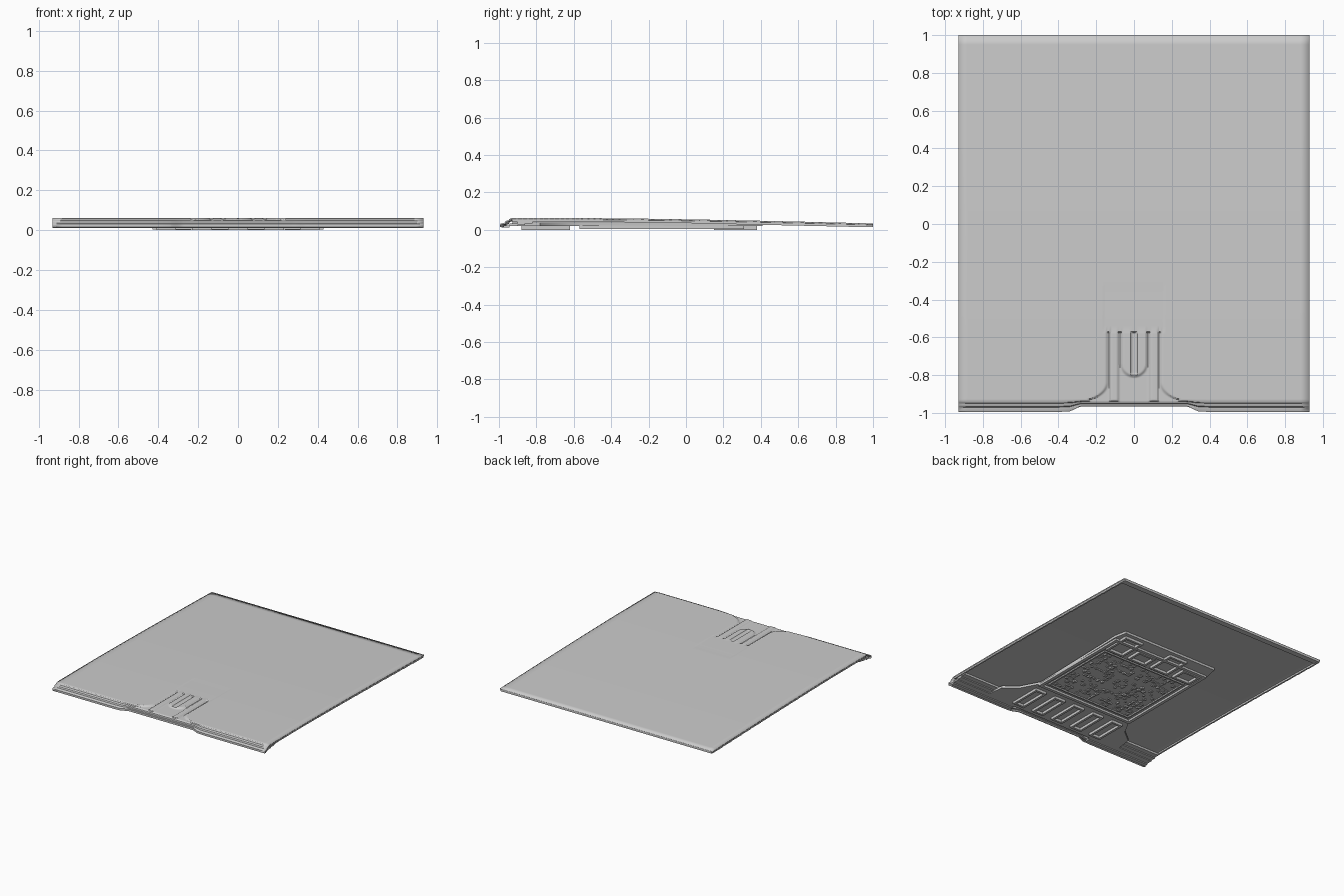
import bpy, bmesh, math, random

if "Cube" in bpy.data.objects:
    bpy.data.objects.remove(bpy.data.objects["Cube"])

random.seed(4)


def finish(name, bm, smooth=True):
    bmesh.ops.recalc_face_normals(bm, faces=bm.faces)
    me = bpy.data.meshes.new(name)
    bm.to_mesh(me)
    bm.free()
    ob = bpy.data.objects.new(name, me)
    bpy.context.collection.objects.link(ob)
    bpy.ops.object.select_all(action='DESELECT')
    ob.select_set(True)
    bpy.context.view_layer.objects.active = ob
    if smooth:
        bpy.ops.object.shade_smooth_by_angle(angle=math.radians(30))
    return ob


def add_box(bm, x0, x1, y0, y1, z0, z1):
    v = bmesh.ops.create_cube(bm, size=1)['verts']
    for p in v:
        p.co = ((x0 + x1) / 2 + p.co.x * (x1 - x0),
                (y0 + y1) / 2 + p.co.y * (y1 - y0),
                (z0 + z1) / 2 + p.co.z * (z1 - z0))


def add_ring(bm, x0, x1, y0, y1, z0, z1, w):
    add_box(bm, x0, x1, y0, y0 + w, z0, z1)
    add_box(bm, x0, x1, y1 - w, y1, z0, z1)
    add_box(bm, x0, x0 + w, y0 + w, y1 - w, z0, z1)
    add_box(bm, x1 - w, x1, y0 + w, y1 - w, z0, z1)


def step(a, b, v):
    t = max(0.0, min(1.0, (v - a) / (b - a)))
    return t * t * (3 - 2 * t)


def bump(dist, r, edge=0.012):
    return 1 - step(r - edge, r, dist)


def capsule(x, y, y0, y1):
    return math.hypot(x, max(y0 - y, 0, y - y1))


# Gently crowned sheet with a recessed, ribbed pocket at the front
def height(x, y):
    t = max(0.0, y + 0.5) / 1.5
    z = 0.062 - 0.028 * t ** 1.4
    ax = abs(x)
    if ax < 0.16 and -0.575 < y < -0.31:
        z -= 0.001
    if y <= -0.574:
        f = min(1.0, max(0.0, (-0.84 - y) / 0.1))
        w = 0.152 + 0.17 * (1 - math.sqrt(1 - f * f))
        d = (0.010 + 0.006 * step(-0.6, -0.9, -y)) * bump(ax, w, 0.02)
        rib = bump(capsule(ax - 0.105, y, -0.925, -0.5), 0.03, 0.016)
        tongue = bump(capsule(ax, y, -0.74, -0.5), 0.075, 0.016)
        slot = bump(capsule(ax, y, -0.785, -0.5), 0.02)
        z -= d * (1 - max(rib, tongue * (1 - 0.9 * slot)))
    return z


xs = [-0.34 + 0.68 * i / 112 for i in range(113)]
out = [0.35 + 0.58 * i / 12 for i in range(1, 13)]
xs = [-v for v in reversed(out)] + xs + out
ys = [-0.93 + 0.354 * i / 60 for i in range(61)]
ys += [-0.57 + 0.26 * i / 8 for i in range(9)] + [-0.305 + 1.305 * i / 26 for i in range(27)]
# stepped nose: fraction of overhang, height
nose = [(0.75, 0.012), (1, 0.015), (1, 0.031), (0.92, 0.034), (0.62, 0.036),
        (0.55, 0.046), (0.45, 0.049), (0.3, 0.051), (0.22, 0.058), (0.1, 0.061)]

bm = bmesh.new()
grid = []
for x in xs:
    over = 0.036 + 0.029 * step(0.27, 0.36, abs(x))
    col = [bm.verts.new((x, -0.93 - k * over, min(z, height(x, -0.93)))) for k, z in nose]
    col += [bm.verts.new((x, y, height(x, y))) for y in ys]
    grid.append(col)
for a, b in zip(grid, grid[1:]):
    for i in range(len(a) - 1):
        bm.faces.new((a[i], b[i], b[i + 1], a[i + 1]))
sheet = finish("top_sheet", bm)
sol = sheet.modifiers.new("thickness", 'SOLIDIFY')
sol.thickness = 0.008
sol.offset = -1

# Folded hems around the back and side edges
bm = bmesh.new()
add_box(bm, -0.925, 0.925, 0.985, 1.0, 0.014, 0.03)
add_box(bm, -0.925, 0.925, 0.95, 0.985, 0.019, 0.024)
for s in (-1, 1):
    for i in range(16):
        y0, y1 = -0.93 + 1.92 * i / 16, -0.93 + 1.92 * (i + 1) / 16
        z = height(0.9, y1)
        add_box(bm, min(s * 0.915, s * 0.928), max(s * 0.915, s * 0.928), y0, y1, z - 0.02, z - 0.004)
finish("edge_hems", bm, False)

# Underside panel with flared front
half = [(0.62, -0.93), (0.60, -0.78), (0.50, -0.70), (0.42, -0.55), (0.44, 0.31), (0.42, 0.41)]
bm = bmesh.new()
pts = half + [(-x, y) for x, y in reversed(half)]
face = bm.faces.new([bm.verts.new((x, y, 0.02)) for x, y in pts])
ext = bmesh.ops.extrude_face_region(bm, geom=[face])
for v in ext['geom']:
    if isinstance(v, bmesh.types.BMVert):
        v.co.z = 0.038
finish("underside_panel", bm)

# Raised frames, back cells and front ducts under the panel
bm = bmesh.new()
add_ring(bm, -0.43, 0.43, -0.57, 0.31, 0.004, 0.022, 0.025)
add_ring(bm, -0.38, 0.38, -0.52, 0.12, 0.01, 0.022, 0.012)
for i in range(4):
    x = -0.315 + 0.21 * i
    add_ring(bm, x - 0.08, x + 0.08, 0.15, 0.28 + 0.1 * (i % 2), 0.0, 0.022, 0.018)
for x in (-0.36, -0.18, 0.0, 0.18, 0.36):
    add_ring(bm, x - 0.05, x + 0.05, -0.88, -0.62, 0.0, 0.022, 0.018)
finish("underside_frames", bm, False)

# Small pads scattered over the panel
bm = bmesh.new()
for i in range(18):
    for j in range(15):
        if random.random() < 0.6:
            x, y = -0.34 + 0.04 * i, -0.48 + 0.04 * j
            w, h = random.uniform(0.005, 0.015), random.uniform(0.005, 0.015)
            add_box(bm, x - w, x + w, y - h, y + h, random.uniform(0.008, 0.015), 0.022)
finish("underside_pads", bm, False)

# Stepped channels below the two front corners
bm = bmesh.new()
for s in (-1, 1):
    a, b = sorted((s * 0.36, s * 0.92))
    for y0, y1, z0, z1 in ((-0.975, -0.945, 0.012, 0.024), (-0.945, -0.9, 0.02, 0.034),
                           (-0.9, -0.86, 0.026, 0.042), (-0.86, -0.82, 0.034, 0.05)):
        add_box(bm, a, b, y0, y1, z0, z1)
finish("front_channels", bm, False)
